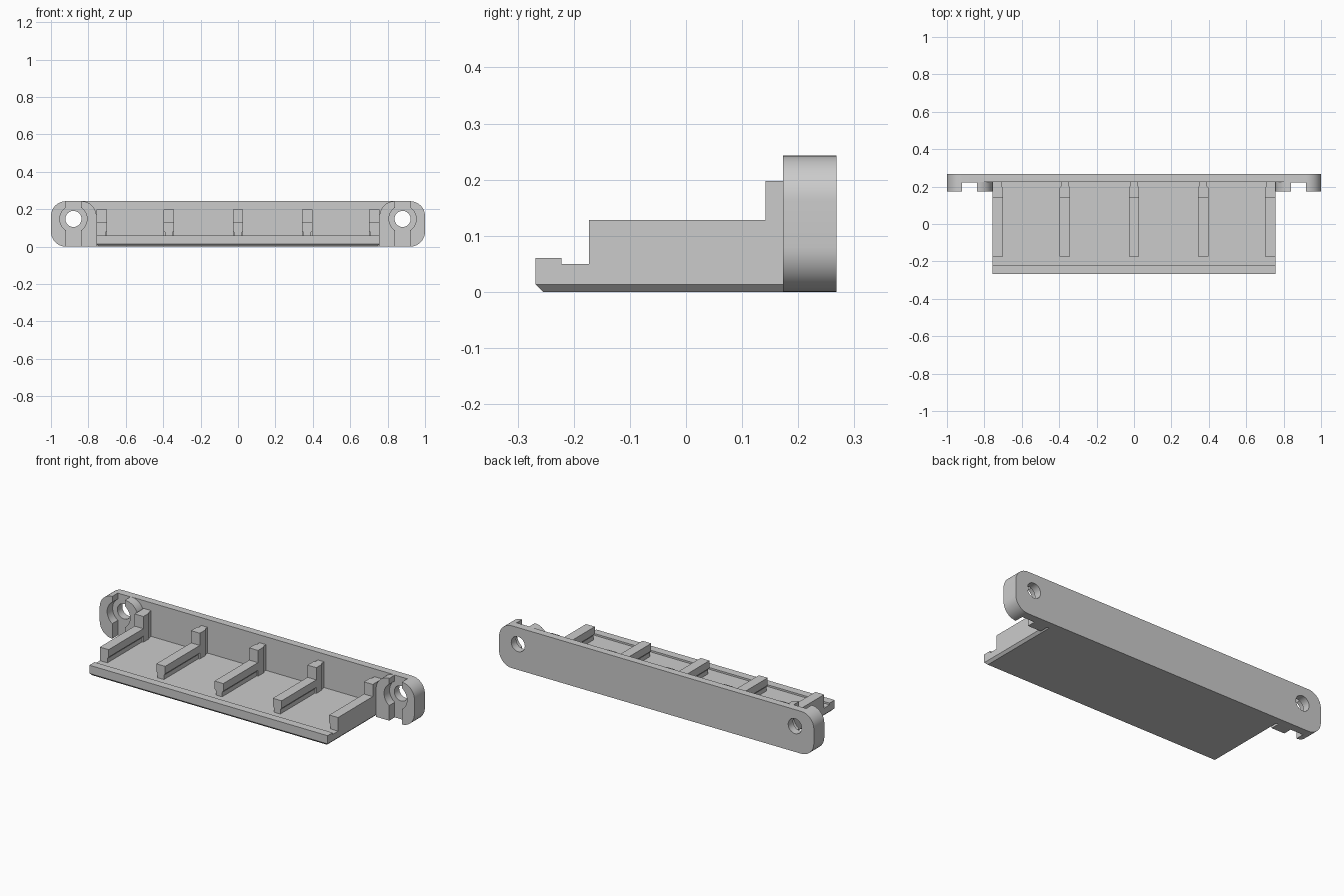
import bpy, bmesh
from math import sin, cos, pi, radians

cube = bpy.data.objects.get("Cube")
if cube:
    bpy.data.objects.remove(cube, do_unlink=True)

grey = bpy.data.materials.new("plain grey")
grey.use_nodes = True
grey.diffuse_color = (0.6, 0.6, 0.6, 1)
grey.node_tree.nodes["Principled BSDF"].inputs["Base Color"].default_value = (0.6, 0.6, 0.6, 1)


def prism(name, pts, axis, lo, hi, bevel_rule=None, bevel=0.0):
    """Extrude a 2D outline along one axis, optionally chamfering chosen edges."""
    place = {"x": lambda p, t: (t, p[0], p[1]),
             "y": lambda p, t: (p[0], t, p[1]),
             "z": lambda p, t: (p[0], p[1], t)}[axis]
    bm = bmesh.new()
    ends = [[bm.verts.new(place(p, t)) for p in pts] for t in (lo, hi)]
    bm.faces.new(ends[0])
    bm.faces.new(ends[1][::-1])
    n = len(pts)
    for i in range(n):
        j = (i + 1) % n
        bm.faces.new((ends[0][j], ends[0][i], ends[1][i], ends[1][j]))
    bmesh.ops.recalc_face_normals(bm, faces=bm.faces)
    if bevel_rule:
        edges = [e for e in bm.edges if bevel_rule(e)]
        bmesh.ops.bevel(bm, geom=edges, offset=bevel, segments=1, affect="EDGES")
    mesh = bpy.data.meshes.new(name)
    bm.to_mesh(mesh)
    bm.free()
    mesh.materials.append(grey)
    obj = bpy.data.objects.new(name, mesh)
    bpy.context.collection.objects.link(obj)
    return obj


def arc(cx, cz, r, start, end, steps=12):
    angles = [radians(start + (end - start) * i / steps) for i in range(steps + 1)]
    return [(cx + r * cos(a), cz + r * sin(a)) for a in angles]


def circle(cx, cz, r):
    return arc(cx, cz, r, 0, 360, 48)[:-1]


def rect(x0, x1, z0, z1):
    return [(x0, z0), (x1, z0), (x1, z1), (x0, z1)]


def cut(obj, cutter):
    cutter.hide_render = True
    mod = obj.modifiers.new("cut", "BOOLEAN")
    mod.operation, mod.solver, mod.object = "DIFFERENCE", "EXACT", cutter
    bpy.context.view_layer.update()
    done = obj.evaluated_get(bpy.context.evaluated_depsgraph_get())
    mesh = bpy.data.meshes.new_from_object(done)
    obj.modifiers.clear()
    obj.data = mesh
    bpy.data.objects.remove(cutter, do_unlink=True)


HALF, TOP, R = 0.757, 0.243, 0.08     # tray half width, plate height, corner radius
FACE, INNER, BACK = 0.173, 0.225, 0.268

# Back plate with thick rounded ears
outline = (arc(1 - R, R, R, -90, 0) + arc(1 - R, TOP - R, R, 0, 90)
           + arc(R - 1, TOP - R, R, 90, 180) + arc(R - 1, R, R, 180, 270))
plate = prism("back_plate", outline, "y", FACE, BACK)

# Thin the plate between the ears, rounding their inner top corners
half = [(HALF, -0.1)] + arc(HALF + R, TOP - R, R, 180, 90) + [(HALF + R, 0.3)]
middle = half + [(-x, z) for x, z in reversed(half)]
cut(plate, prism("middle_cutter", middle, "y", 0.1, INNER))

# Screw hole, round recess and vertical slot in each ear
for side in (-1, 1):
    x, z = side * 0.88, 0.148
    cut(plate, prism("recess_cutter", circle(x, z, 0.073), "y", 0.1, INNER - 0.002))
    cut(plate, prism("slot_cutter", rect(x - 0.04, x + 0.04, -0.1, 0.3), "y", 0.1, INNER - 0.002))
    cut(plate, prism("hole_cutter", circle(x, z, 0.043), "y", 0.1, 0.4))

# Tray floor with raised front lip and chamfered underside
floor_profile = [(-0.268, 0), (INNER + 0.001, 0), (INNER + 0.001, 0.05),
                 (-0.222, 0.05), (-0.222, 0.06), (-0.268, 0.06)]


def under_edge(e):
    low = all(abs(v.co.z) < 1e-5 for v in e.verts)
    return low and not all(v.co.y > 0 for v in e.verts)


tray = prism("tray_floor", floor_profile, "x", -HALF, HALF, under_edge, 0.013)

# Ribs with a narrow foot, each with a taller post at the back
parts = [plate, tray]
W = 0.028
for i, x in enumerate((-HALF + W, -0.37, 0, 0.37, HALF - W)):
    left = x - W + (0 if i == 0 else 0.008)
    right = x + W - (0 if i == 4 else 0.008)
    section = [(left, 0.049), (right, 0.049), (right, 0.075), (x + W, 0.085),
               (x + W, 0.128), (x - W, 0.128), (x - W, 0.085), (left, 0.075)]
    parts.append(prism(f"rib_{i + 1}", section, "y", -0.173, 0.145))
    plan = [(x - W, 0.142), (x + W, 0.142), (x + W, 0.195), (right, 0.203),
            (right, INNER + 0.001), (left, INNER + 0.001), (left, 0.203), (x - W, 0.195)]
    parts.append(prism(f"post_{i + 1}", plan, "z", 0.049, 0.198))

# Smooth the round surfaces, keep edges sharp
bpy.ops.object.select_all(action="DESELECT")
for obj in parts:
    obj.select_set(True)
bpy.context.view_layer.objects.active = plate
bpy.ops.object.shade_smooth_by_angle(angle=radians(30))
